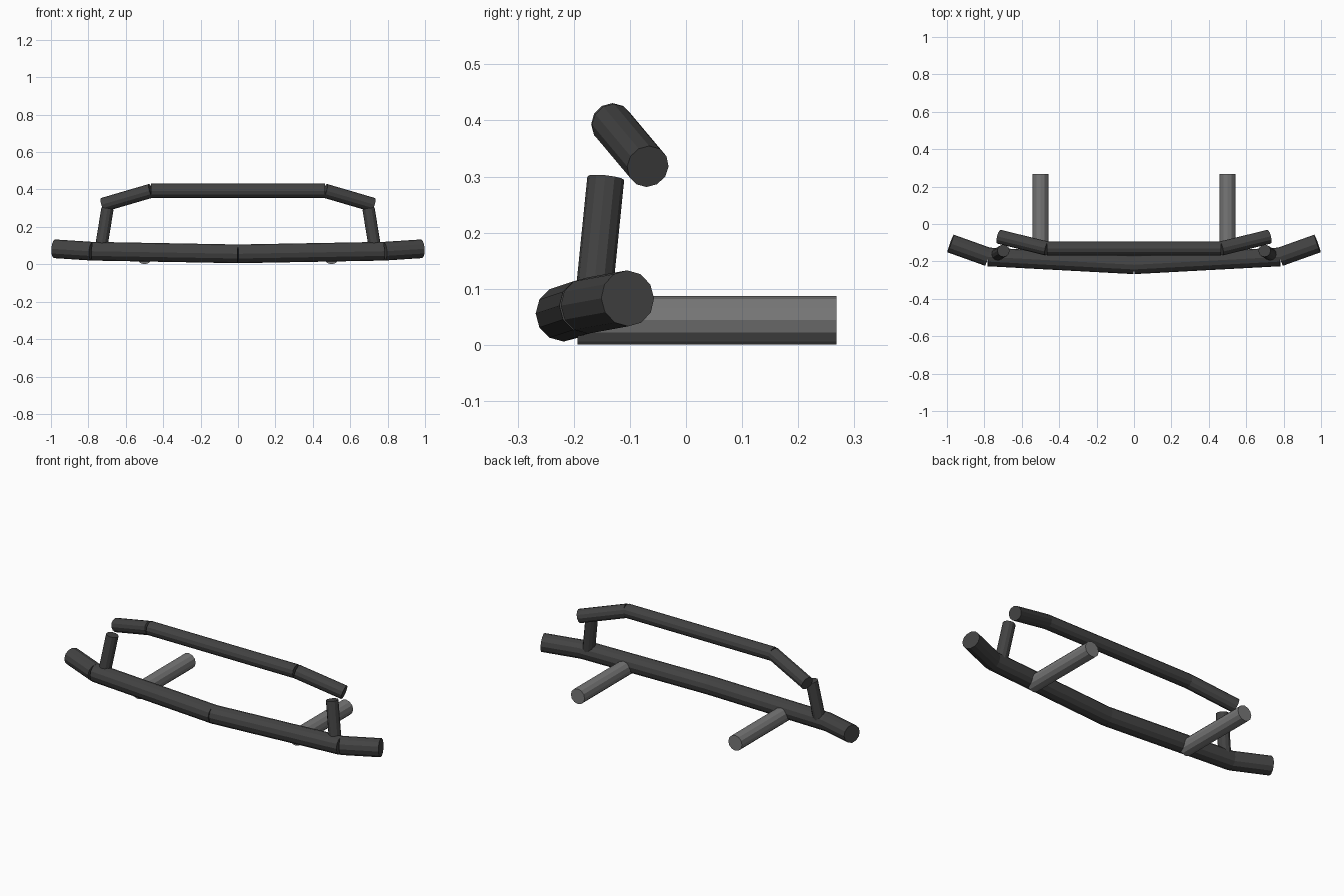
import bpy, bmesh
from mathutils import Vector, Matrix

if "Cube" in bpy.data.objects:
    bpy.data.objects.remove(bpy.data.objects["Cube"])


def material(name, value):
    mat = bpy.data.materials.new(name)
    mat.diffuse_color = (value, value, value, 1.0)
    mat.use_nodes = True
    mat.node_tree.nodes["Principled BSDF"].inputs["Base Color"].default_value = mat.diffuse_color
    return mat


dark_steel = material("dark_steel", 0.055)
grey_steel = material("grey_steel", 0.185)


def tube(name, start, end, radius, mat, mirrored=True):
    """Closed 12-sided tube between two points, optionally mirrored in x."""
    a, b = Vector(start), Vector(end)
    axis = b - a
    turn = axis.to_track_quat('Z', 'Y').to_matrix().to_4x4()
    bm = bmesh.new()
    bmesh.ops.create_cone(bm, cap_ends=True, segments=12, radius1=radius,
                          radius2=radius, depth=axis.length,
                          matrix=Matrix.Translation((a + b) / 2) @ turn)
    mesh = bpy.data.meshes.new(name)
    bm.to_mesh(mesh)
    bm.free()
    mesh.materials.append(mat)
    obj = bpy.data.objects.new(name, mesh)
    bpy.context.collection.objects.link(obj)
    if mirrored:
        mod = obj.modifiers.new("mirror", 'MIRROR')
        mod.use_mirror_merge = False
    return obj


# Joints on the right half
nose = (0, -0.218, 0.056)
bend = (0.78, -0.176, 0.070)
tip = (0.981, -0.104, 0.083)
top_bend = (0.465, -0.131, 0.393)
top_tip = (0.722, -0.068, 0.318)

# Lower bumper bar, swept back at the middle and the ends
tube("lower_bar", nose, bend, 0.050, dark_steel)
tube("lower_bar_end", bend, tip, 0.050, dark_steel)

# Upper hoop: straight middle with drooping ends
tube("upper_bar", (-0.465, -0.131, 0.393), top_bend, 0.038, dark_steel, False)
tube("upper_bar_end", top_bend, top_tip, 0.038, dark_steel)

# Leaning posts between the bars
tube("post", (0.735, -0.166, 0.07), (0.698, -0.143, 0.297), 0.033, dark_steel)

# Mounting arms running backwards
tube("mounting_arm", (0.5, -0.193, 0.044), (0.5, 0.268, 0.044), 0.0436, grey_steel)
